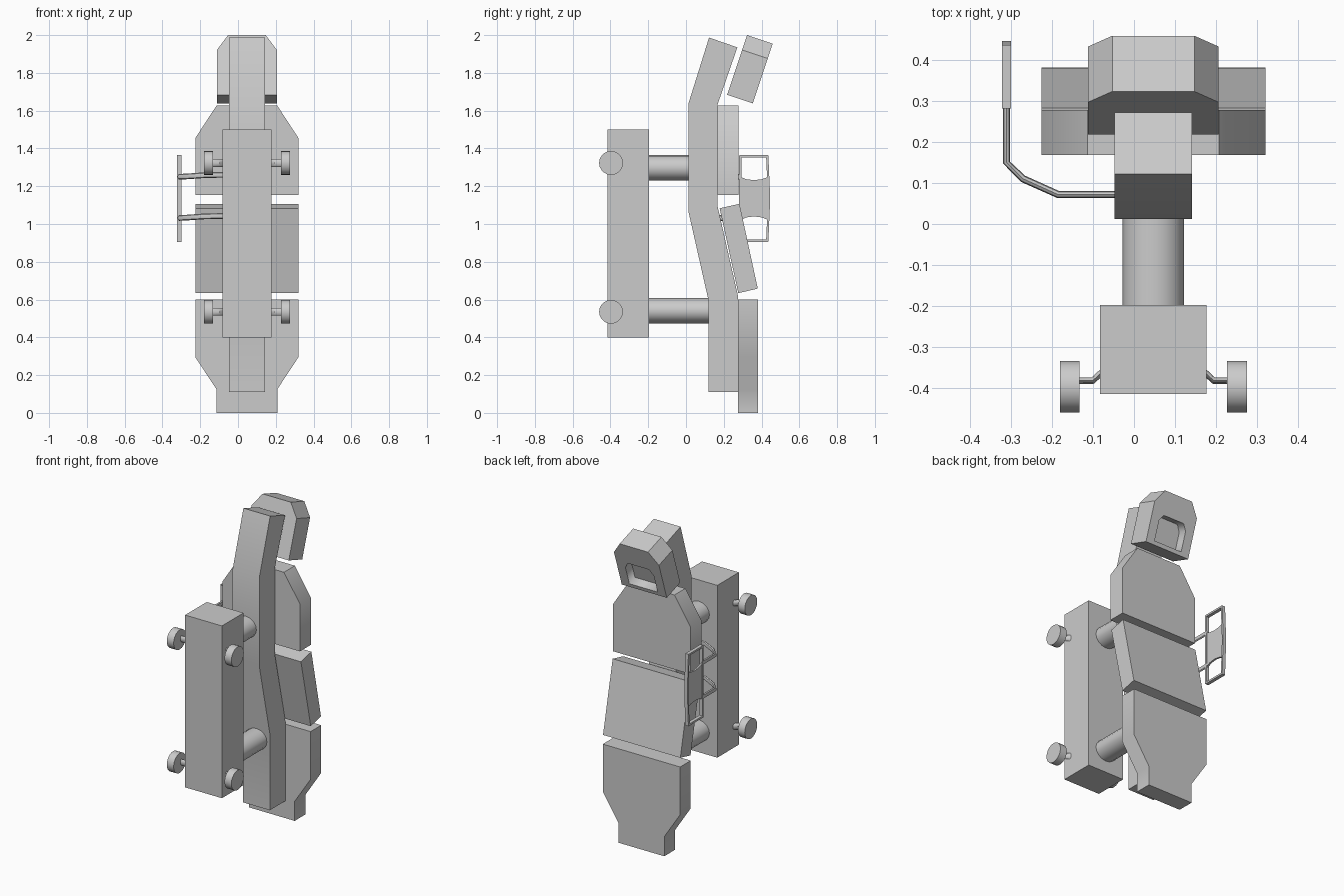
import bpy, bmesh, math
from mathutils import Vector

if "Cube" in bpy.data.objects:
    bpy.data.objects.remove(bpy.data.objects["Cube"])

CX = 0.047                # symmetry plane of the chair body


def finish(name, bm):
    bmesh.ops.recalc_face_normals(bm, faces=bm.faces)
    me = bpy.data.meshes.new(name)
    bm.to_mesh(me)
    bm.free()
    ob = bpy.data.objects.new(name, me)
    bpy.context.collection.objects.link(ob)
    bpy.ops.object.select_all(action='DESELECT')
    ob.select_set(True)
    bpy.context.view_layer.objects.active = ob
    bpy.ops.object.shade_smooth_by_angle(angle=math.radians(35))
    return ob


def prism(name, pts, offset):
    """Extrude a planar outline of 3D points along an offset."""
    bm = bmesh.new()
    f = bm.faces.new([bm.verts.new(p) for p in pts])
    ret = bmesh.ops.extrude_face_region(bm, geom=[f])
    vs = [v for v in ret['geom'] if isinstance(v, bmesh.types.BMVert)]
    bmesh.ops.translate(bm, verts=vs, vec=offset)
    return finish(name, bm)


def side_prism(name, yz, x0, x1):
    return prism(name, [(x0, y, z) for y, z in yz], (x1 - x0, 0, 0))


def mirrored(half):
    """Half outline (half-width, z), top to bottom, to a full outline."""
    return [(CX + w, z) for w, z in half] + [(CX - w, z) for w, z in reversed(half)]


def tube(name, pts, ra, rz, n=8):
    """Tube in a level-ish path: ra = horizontal radius, rz = vertical radius."""
    bm = bmesh.new()
    pts = [Vector(p) for p in pts]
    rings = []
    for i, p in enumerate(pts):
        d = (pts[min(i + 1, len(pts) - 1)] - pts[max(i - 1, 0)]).normalized()
        side = d.cross(Vector((0, 0, 1))).normalized()
        up = side.cross(d)
        rings.append([bm.verts.new(p + side * ra * math.cos(t) + up * rz * math.sin(t))
                      for t in (2 * math.pi * k / n for k in range(n))])
    for a, b in zip(rings, rings[1:]):
        for k in range(n):
            bm.faces.new((a[k], a[(k + 1) % n], b[(k + 1) % n], b[k]))
    bm.faces.new(rings[0])
    bm.faces.new(rings[-1])
    return finish(name, bm)


# Base block and the two columns
side_prism("base", [(-0.415, 0.4), (-0.197, 0.4), (-0.197, 1.5), (-0.415, 1.5)], -0.083, 0.177)
tube("upper_column", [(CX, -0.21, 1.297), (CX, 0.03, 1.297)], 0.075, 0.067, 16)
tube("lower_column", [(CX, -0.21, 0.541), (CX, 0.16, 0.541)], 0.075, 0.067, 16)

# Bent spine
side_prism("spine", [(0.118, 0.11), (0.275, 0.11), (0.275, 0.62), (0.168, 1.09),
                     (0.168, 1.635), (0.272, 1.935), (0.122, 1.987), (0.012, 1.635),
                     (0.012, 1.07), (0.118, 0.6)], -0.047, 0.142)

# Casters
for z in (0.535, 1.323):
    for s in (-1, 1):
        tube("caster_wheel", [(CX + s * 0.18, -0.397, z), (CX + s * 0.228, -0.397, z)],
             0.063, 0.063, 20)
        tube("caster_axle", [(CX + s * 0.19, -0.382, z), (CX + s * 0.148, -0.382, z),
                             (CX + s * 0.118, -0.355, z)], 0.008, 0.02)

# Cushions
prism("back_pad", [(x, 0.168, z) for x, z in mirrored([(0.16, 1.628), (0.273, 1.455), (0.273, 1.153)])],
      (0, 0.11, 0))
side_prism("seat_pad", [(0.178, 1.083), (0.283, 1.107), (0.38, 0.658), (0.277, 0.634)], -0.226, 0.32)
prism("leg_pad", [(x, 0.275, z) for x, z in mirrored(
    [(0.273, 0.6), (0.273, 0.295), (0.161, 0.125), (0.161, 0)])], (0, 0.107, 0))

# Headrest: tilted slab with clipped top corners and a face hollow at the back
up = Vector((0, 0.316, 0.949))
back = Vector((0, 0.949, -0.316))
low = Vector((0, 0.218, 1.684))
head = prism("headrest", [Vector((x, 0, 0)) + low + up * h for x, h in mirrored(
    [(0.1, 0.333), (0.159, 0.25), (0.159, 0)])], back * 0.143)
bm = bmesh.new()
bm.from_mesh(head.data)
bm.normal_update()
face = max(bm.faces, key=lambda f: f.normal.dot(back))
bmesh.ops.inset_individual(bm, faces=[face], thickness=0.03)
for v, (x, h) in ((v, min(((sx * wx, hh) for sx in (-1, 1) for wx, hh in
                           ((0.075, 0.19), (0.1, 0.15), (0.1, 0.025))),
                          key=lambda q: (v.co - Vector((CX + q[0] * 1.3, 0, 0)) - low
                                         - back * 0.143 - up * q[1] * 1.6).length))
                  for v in list(face.verts)):
    v.co = Vector((CX + x, 0, 0)) + low + back * 0.143 + up * h
ret = bmesh.ops.extrude_discrete_faces(bm, faces=[face])['faces'][0]
for v in ret.verts:
    v.co -= back * 0.06
bm.to_mesh(head.data)
bm.free()

# Support rods reaching round to the arm frame
for z in (1.25, 1.032):
    tube("arm_rod", [(-0.03, 0.072, z + 0.012), (-0.185, 0.072, z + 0.008), (-0.27, 0.11, z + 0.002),
                     (-0.311, 0.15, z), (-0.311, 0.295, z)], 0.009, 0.015)

# Arm frame: four slim bars and a waisted centre panel
XA, XB = -0.322, -0.3
for z in (0.905, 1.353):
    side_prism("arm_end_bar", [(0.285, z), (0.435, z), (0.435, z + 0.012), (0.285, z + 0.012)], XA, XB)
for a, m in ((0.281, 0.281), (0.424, 0.434)):
    side_prism("arm_side_bar", [(a, 0.908), (a + 0.012, 0.908), (m + 0.012, 1.135), (a + 0.012, 1.362),
                                (a, 1.362), (m, 1.135)], XA, XB)
side_prism("arm_panel", [(0.285, 1.02), (0.32, 1.035), (0.36, 1.04), (0.4, 1.035), (0.44, 1.02),
                         (0.44, 1.25), (0.4, 1.237), (0.36, 1.232), (0.32, 1.237), (0.285, 1.25)],
           -0.317, -0.305)
